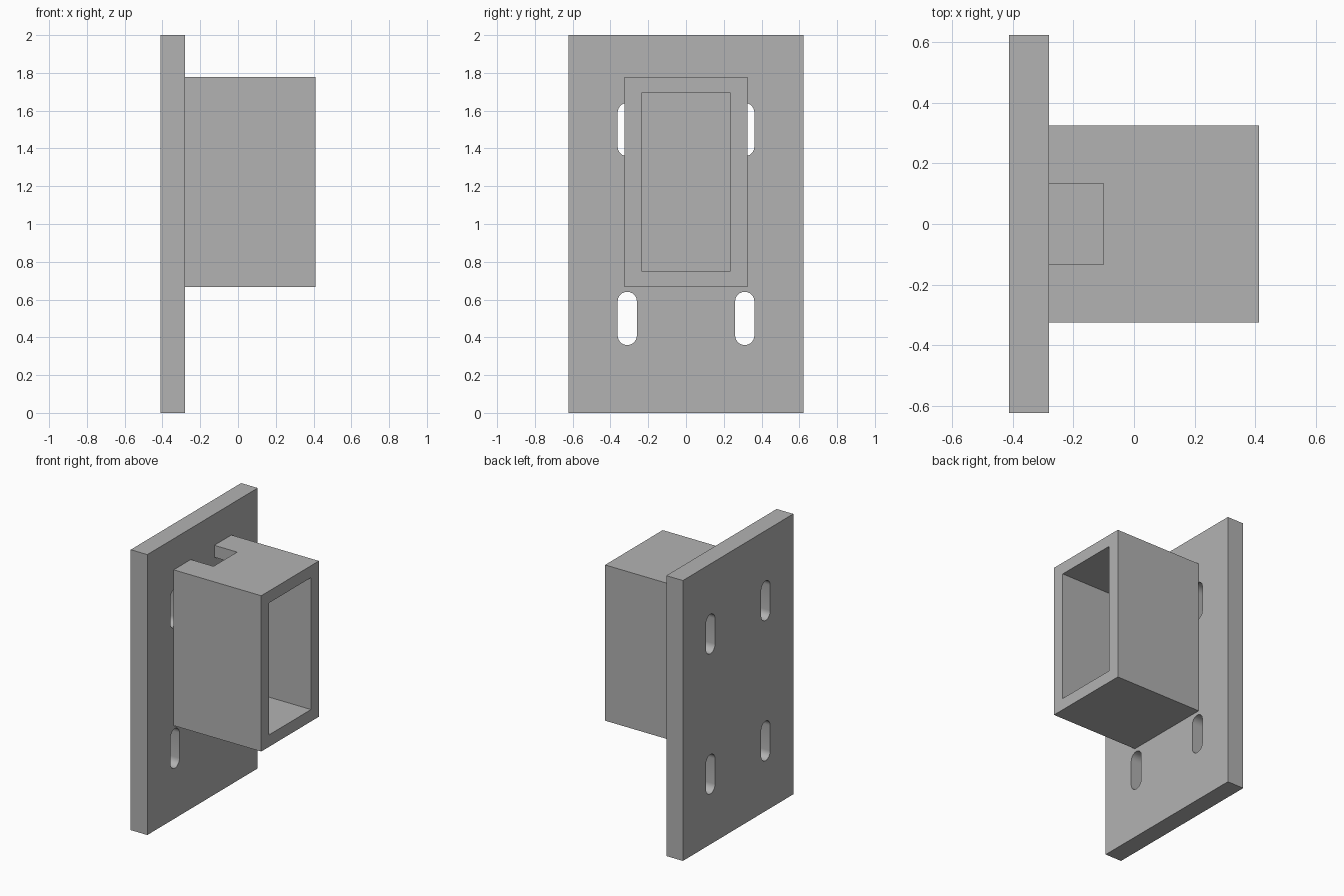
import bpy
import bmesh
import math

if "Cube" in bpy.data.objects:
    bpy.data.objects.remove(bpy.data.objects["Cube"], do_unlink=True)

grey = bpy.data.materials.new("plain_grey")
grey.use_nodes = True
GREY = (0.448, 0.448, 0.448, 1.0)
grey.diffuse_color = GREY
grey.node_tree.nodes["Principled BSDF"].inputs["Base Color"].default_value = GREY


def prism(name, outline, x0, x1):
    """Extrude a (y, z) outline along x."""
    bm = bmesh.new()
    face = bm.faces.new([bm.verts.new((x0, y, z)) for y, z in outline])
    ext = bmesh.ops.extrude_face_region(bm, geom=[face])
    moved = [v for v in ext["geom"] if isinstance(v, bmesh.types.BMVert)]
    bmesh.ops.translate(bm, verts=moved, vec=(x1 - x0, 0, 0))
    bmesh.ops.recalc_face_normals(bm, faces=bm.faces)
    mesh = bpy.data.meshes.new(name)
    bm.to_mesh(mesh)
    bm.free()
    mesh.materials.append(grey)
    obj = bpy.data.objects.new(name, mesh)
    bpy.context.collection.objects.link(obj)
    return obj


def rectangle(half_width, z0, z1):
    return [(-half_width, z0), (half_width, z0), (half_width, z1), (-half_width, z1)]


def slot(y, z, radius, half_straight, steps=12):
    points = []
    for sign, start in ((1, 0), (-1, math.pi)):
        for i in range(steps + 1):
            a = start + math.pi * i / steps
            points.append((y + radius * math.cos(a),
                           z + sign * half_straight + radius * math.sin(a)))
    return points


def cut(target, cutters):
    """Subtract the cutters, then discard them."""
    bpy.context.view_layer.objects.active = target
    for cutter in cutters:
        cutter.hide_render = True
        mod = target.modifiers.new("cut", "BOOLEAN")
        mod.operation = "DIFFERENCE"
        mod.solver = "EXACT"
        mod.object = cutter
        bpy.ops.object.modifier_apply(modifier=mod.name)
        bpy.data.objects.remove(cutter, do_unlink=True)


BACK, FRONT, END = -0.411, -0.28, 0.411

# Mounting plate with four rounded slots
plate = prism("mounting_plate", rectangle(0.622, 0, 2), BACK, FRONT)
cut(plate, [prism("slot_cutter", slot(y, z, 0.051, 0.09), BACK - 0.1, FRONT + 0.1)
            for y in (-0.311, 0.311) for z in (0.5, 1.5)])

# Rectangular tube, open at the outer end, with a notch in its top wall
tube = prism("rectangular_tube", rectangle(0.325, 0.667, 1.778), FRONT, END)
cut(tube, [prism("bore_cutter", rectangle(0.236, 0.752, 1.693), FRONT - 0.1, END + 0.1),
           prism("notch_cutter", rectangle(0.133, 1.6, 1.9), FRONT - 0.1, -0.1)])

# Smooth slot ends, crisp edges
for obj in (plate, tube):
    bpy.ops.object.select_all(action="DESELECT")
    obj.select_set(True)
    bpy.context.view_layer.objects.active = obj
    bpy.ops.object.shade_smooth_by_angle(angle=math.radians(30))
